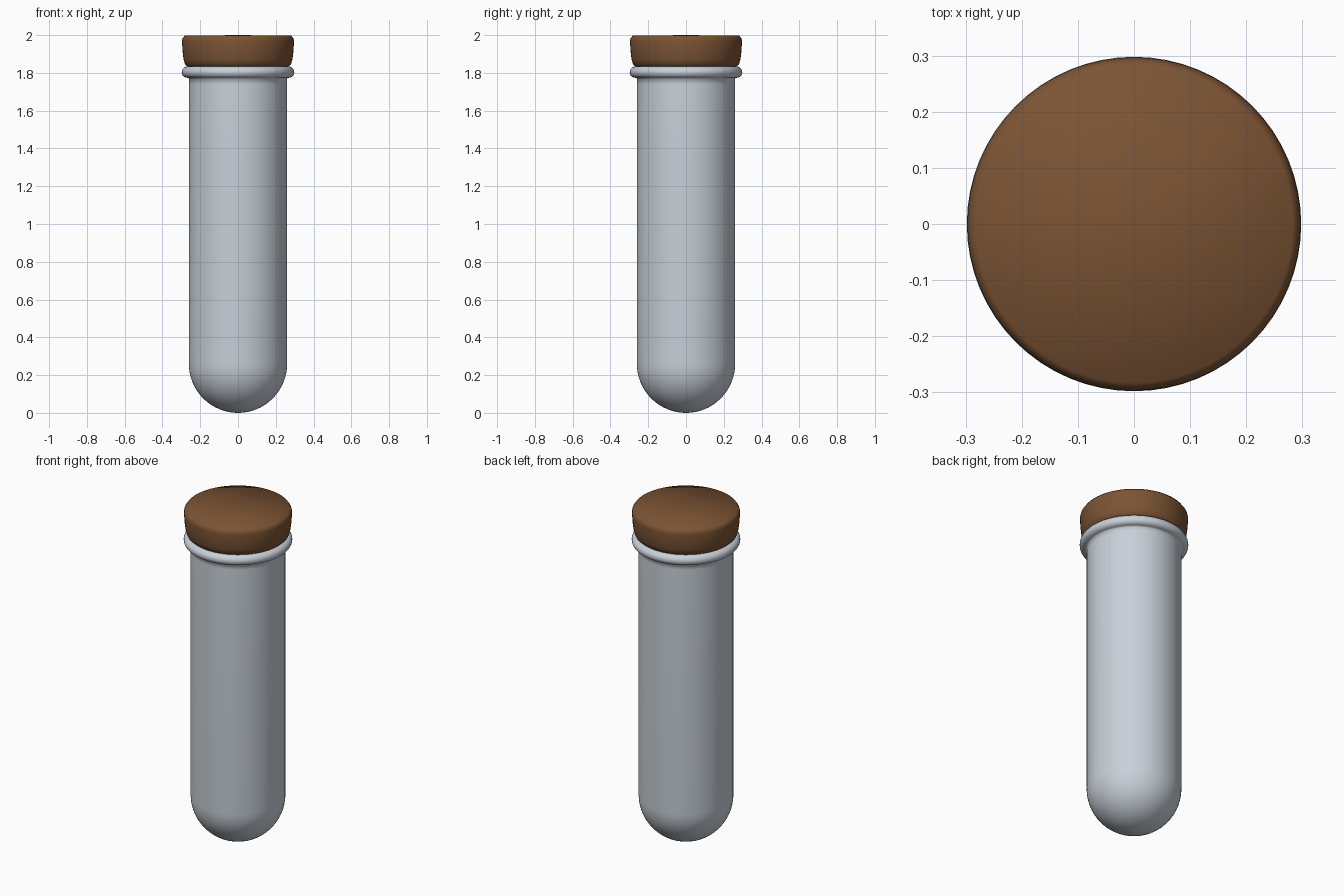
import bpy
import bmesh
from math import sin, cos, pi

cube = bpy.data.objects.get("Cube")
if cube:
    bpy.data.objects.remove(cube, do_unlink=True)

SEGMENTS = 64


def material(name, rgb):
    mat = bpy.data.materials.new(name)
    mat.use_nodes = True
    mat.diffuse_color = (*rgb, 1)
    mat.node_tree.nodes["Principled BSDF"].inputs["Base Color"].default_value = (*rgb, 1)
    return mat


def arc(r0, z0, radius, start, end, steps):
    """Points on an arc in the (radius, height) plane."""
    angles = [start + (end - start) * i / steps for i in range(steps + 1)]
    return [(r0 + radius * cos(a), z0 + radius * sin(a)) for a in angles]


def lathe(name, profile, mat):
    """Revolve a (radius, height) profile around z."""
    bm = bmesh.new()
    verts = [bm.verts.new((max(r, 0), 0, z)) for r, z in profile]
    edges = [bm.edges.new(pair) for pair in zip(verts, verts[1:])]
    bmesh.ops.spin(bm, geom=verts + edges, cent=(0, 0, 0), axis=(0, 0, 1),
                   angle=2 * pi, steps=SEGMENTS)
    bmesh.ops.remove_doubles(bm, verts=bm.verts, dist=0.0001)
    bmesh.ops.recalc_face_normals(bm, faces=bm.faces)
    for face in bm.faces:
        face.smooth = True
    mesh = bpy.data.meshes.new(name)
    bm.to_mesh(mesh)
    bm.free()
    mesh.materials.append(mat)
    obj = bpy.data.objects.new(name, mesh)
    bpy.context.collection.objects.link(obj)
    return obj


glass = material("pale grey glass", (0.58, 0.635, 0.69))
cork = material("brown cork", (0.2, 0.088, 0.034))

# Tube: round bottom, straight wall, rolled lip, inner wall
outer, inner = 0.26, 0.235
tube_profile = (
    arc(0, outer, outer, -pi / 2, 0, 16)
    + [(outer, 1.74), (outer, 1.77)]
    + arc(0.268, 1.804, 0.03, -pi / 2, pi / 2, 10)
    + [(inner, 1.834)]
    + arc(0, outer, inner, 0, -pi / 2, 16)
)
lathe("tube", tube_profile, glass)

# Stopper: plug inside the tube and a flared, softly domed head
stopper_profile = [
    (0, 1.66), (0.215, 1.66), (0.23, 1.83), (0.265, 1.832),
    (0.28, 1.845), (0.288, 1.87), (0.293, 1.91), (0.297, 1.968),
    (0.294, 1.982), (0.283, 1.997), (0, 2.0),
]
lathe("stopper", stopper_profile, cork)
